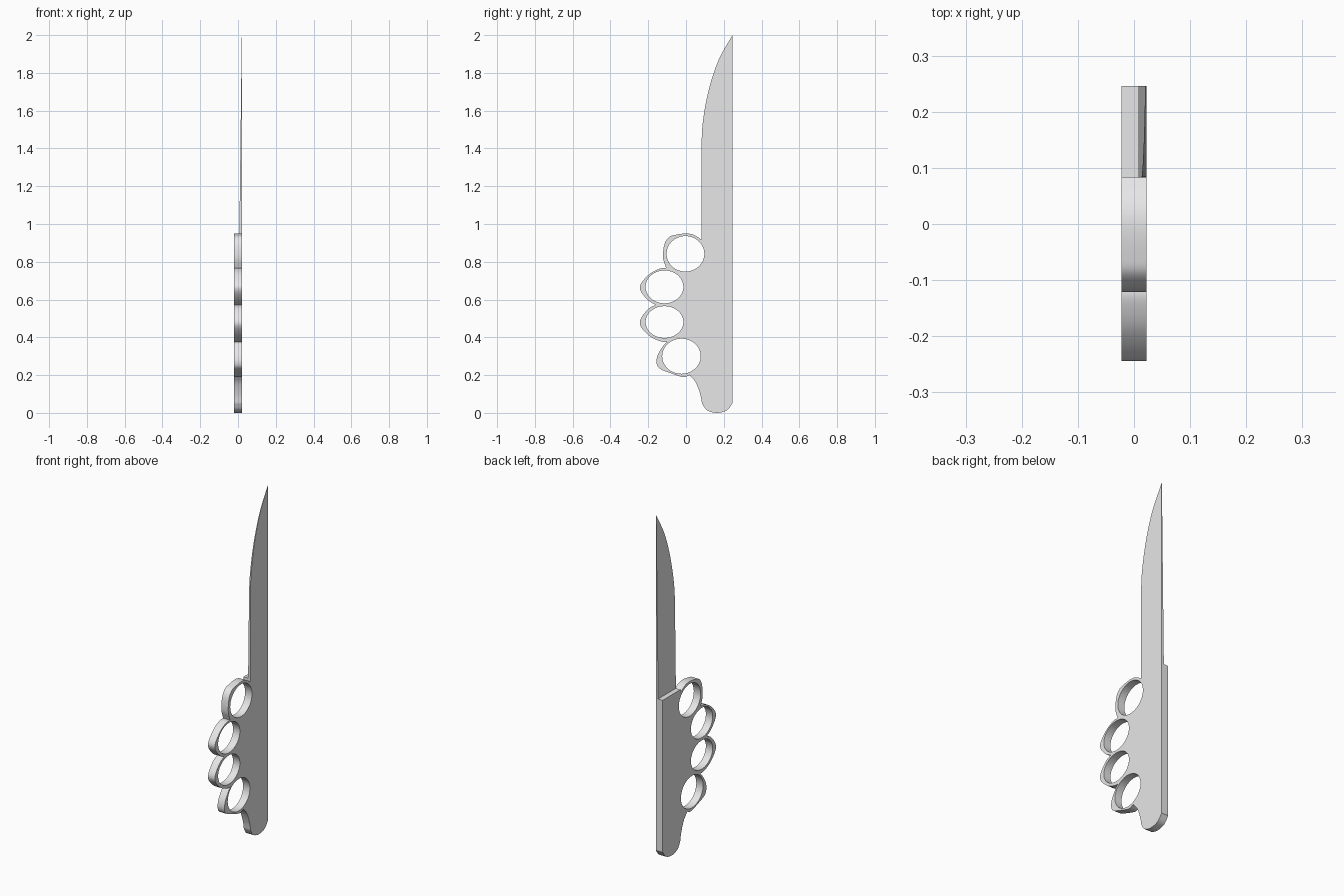
import bpy
import bmesh
from math import cos, sin, tau, radians
from mathutils import Matrix, Vector

cube = bpy.data.objects.get("Cube")
if cube:
    bpy.data.objects.remove(cube, do_unlink=True)

HALF = 0.022      # half thickness of the grip
SPINE = 0.246     # straight back edge
EDGE = 0.083      # straight cutting edge
GUARD = 0.935     # height where the blade leaves the grip
TIP = 2.0

steel = bpy.data.materials.new("light grey steel")
steel.use_nodes = True
steel.diffuse_color = (0.8, 0.8, 0.8, 1)
steel.node_tree.nodes["Principled BSDF"].inputs["Base Color"].default_value = (0.8, 0.8, 0.8, 1)


def smooth_chain(points, steps=6):
    """Catmull-Rom curve through the points, without the last one."""
    pts = [Vector(p) for p in points]
    pts = [2 * pts[0] - pts[1]] + pts + [2 * pts[-1] - pts[-2]]
    out = []
    for a, b, c, d in zip(pts, pts[1:], pts[2:], pts[3:]):
        for i in range(steps):
            t = i / steps
            out.append(0.5 * (2 * b + (c - a) * t + (2 * a - 5 * b + 4 * c - d) * t * t
                              + (3 * b - a - 3 * c + d) * t ** 3))
    return out


def ellipse(y, z, ry, rz, count=48):
    return [Vector((y + ry * cos(tau * i / count), z + rz * sin(tau * i / count)))
            for i in range(count)]


def plate(name, loops, adjust=None):
    """Extrude closed side-view loops across x; inner loops become holes."""
    curve = bpy.data.curves.new(name + "_profile", "CURVE")
    curve.dimensions = "2D"
    curve.fill_mode = "BOTH"
    curve.extrude = HALF
    for loop in loops:
        spline = curve.splines.new("POLY")
        spline.points.add(len(loop) - 1)
        for point, co in zip(spline.points, loop):
            point.co = (co.x, co.y, 0, 1)
        spline.use_cyclic_u = True
    helper = bpy.data.objects.new(name + "_profile", curve)
    bpy.context.collection.objects.link(helper)
    graph = bpy.context.evaluated_depsgraph_get()
    mesh = bpy.data.meshes.new_from_object(helper.evaluated_get(graph))
    bpy.data.objects.remove(helper, do_unlink=True)

    bm = bmesh.new()
    bm.from_mesh(mesh)
    bmesh.ops.remove_doubles(bm, verts=bm.verts, dist=1e-5)
    # profile axes become y and z, extrusion becomes x
    bm.transform(Matrix(((0, 0, 1, 0), (1, 0, 0, 0), (0, 1, 0, 0), (0, 0, 0, 1))))
    if adjust:
        for v in bm.verts:
            adjust(v)
    bmesh.ops.recalc_face_normals(bm, faces=bm.faces)
    bm.to_mesh(mesh)
    bm.free()
    mesh.materials.clear()
    mesh.materials.append(steel)
    mesh.name = name
    obj = bpy.data.objects.new(name, mesh)
    bpy.context.collection.objects.link(obj)
    bpy.ops.object.select_all(action="DESELECT")
    obj.select_set(True)
    bpy.context.view_layer.objects.active = obj
    bpy.ops.object.shade_smooth_by_angle(angle=radians(30))
    return obj


# Grip: rounded pommel and four finger rings, one chain per rounded part
chains = [
    [(SPINE, 0.05), (0.215, 0.013), (0.162, 0), (0.11, 0.015), (0.085, 0.05)],
    [(0.085, 0.05), (0.075, 0.1), (0.052, 0.16), (0.02, 0.2)],
    [(0.02, 0.2), (-0.015, 0.19), (-0.075, 0.208), (-0.137, 0.233), (-0.156, 0.265),
     (-0.148, 0.31), (-0.117, 0.36), (-0.1, 0.375)],
    [(-0.1, 0.375), (-0.137, 0.38), (-0.19, 0.405), (-0.238, 0.455), (-0.24, 0.497),
     (-0.2, 0.55), (-0.16, 0.572)],
    [(-0.16, 0.572), (-0.2, 0.596), (-0.24, 0.645), (-0.238, 0.685), (-0.19, 0.737),
     (-0.137, 0.764), (-0.105, 0.766)],
    [(-0.105, 0.766), (-0.121, 0.82), (-0.115, 0.89), (-0.09, 0.93), (-0.053, 0.943),
     (0, 0.95), (0.042, 0.942), (EDGE, 0.917)],
]
outline = [p for chain in chains for p in smooth_chain(chain)]
outline += [Vector((EDGE, 0.917)), Vector((EDGE, GUARD)), Vector((SPINE, GUARD))]
holes = [ellipse(-0.024, 0.3, 0.102, 0.093), ellipse(-0.114, 0.481, 0.1, 0.084),
         ellipse(-0.114, 0.667, 0.1, 0.087), ellipse(-0.003, 0.842, 0.1, 0.094)]
plate("knuckle_grip", [outline] + holes)


# Blade: flush with one side of the grip, thinning toward the tip
def thin_blade(v):
    if v.co.x < 0:
        v.co.x = 0.007 + 0.013 * (v.co.z - GUARD) / (TIP - GUARD)


belly = smooth_chain([(EDGE, 1.45), (0.088, 1.53), (0.105, 1.64), (0.134, 1.76),
                      (0.178, 1.88), (SPINE, TIP)])
plate("blade", [[Vector((SPINE, GUARD)), Vector((EDGE, GUARD))] + belly
                + [Vector((SPINE, TIP))]], thin_blade)
